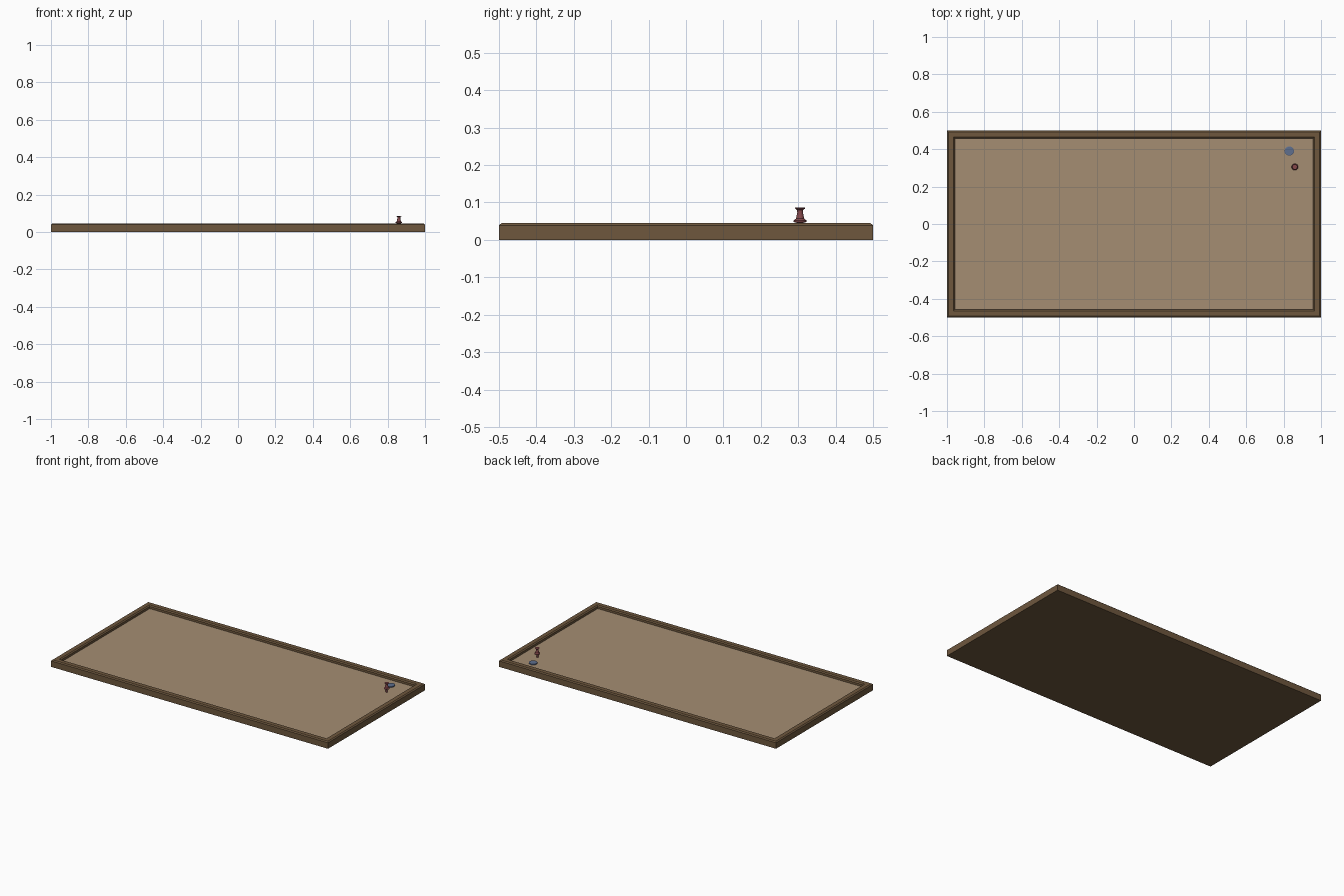
import bpy, bmesh, math

if "Cube" in bpy.data.objects:
    bpy.data.objects.remove(bpy.data.objects["Cube"])

FLOOR = 0.025


def material(name, srgb):
    m = bpy.data.materials.new(name)
    m.diffuse_color = [c ** 2.2 for c in srgb] + [1]
    m.use_nodes = True
    m.node_tree.nodes["Principled BSDF"].inputs["Base Color"].default_value = m.diffuse_color
    return m


def finish(name, bm, mat, loc=(0, 0, 0), smooth=False):
    bmesh.ops.recalc_face_normals(bm, faces=bm.faces)
    me = bpy.data.meshes.new(name)
    bm.to_mesh(me)
    bm.free()
    ob = bpy.data.objects.new(name, me)
    ob.location = loc
    me.materials.append(mat)
    bpy.context.collection.objects.link(ob)
    if smooth:
        bpy.ops.object.select_all(action='DESELECT')
        ob.select_set(True)
        bpy.context.view_layer.objects.active = ob
        bpy.ops.object.shade_smooth_by_angle(angle=math.radians(30))
    return ob


def loft(rings, cap_start=True, cap_end=True):
    bm = bmesh.new()
    loops = [[bm.verts.new(p) for p in ring] for ring in rings]
    n = len(loops[0])
    for a, b in zip(loops, loops[1:]):
        for i in range(n):
            j = (i + 1) % n
            bm.faces.new((a[i], a[j], b[j], b[i]))
    if cap_start:
        bm.faces.new(loops[0])
    if cap_end:
        bm.faces.new(loops[-1])
    return bm


def rect(inset, z):
    x, y = 1 - inset, 0.5 - inset
    return [(-x, -y, z), (x, -y, z), (x, y, z), (-x, y, z)]


def lathe(profile, sides=24):
    return loft([[(r * math.cos(math.tau * i / sides), r * math.sin(math.tau * i / sides), z)
                  for i in range(sides)] for r, z in profile])


wood = material("dark_wood", (0.43, 0.345, 0.25))
board = material("board", (0.64, 0.55, 0.445))
red = material("red", (0.52, 0.29, 0.30))
blue = material("blue", (0.37, 0.43, 0.55))

# Tray with chamfered rim
finish("tray_frame", loft([rect(0, 0), rect(0, 0.039), rect(0.007, 0.045), rect(0.035, 0.045),
                           rect(0.042, 0.039), rect(0.042, FLOOR)], cap_end=False), wood)

# Playing surface
bm = bmesh.new()
bm.faces.new([bm.verts.new(p) for p in rect(0.042, FLOOR)])
surface = finish("tray_surface", bm, board)
if surface.data.polygons[0].normal.z < 0:
    surface.data.flip_normals()

# Flat round puck with rounded rim
finish("puck", lathe([(0.022, 0), (0.025, 0.002), (0.025, 0.008), (0.022, 0.010), (0.018, 0.010)]),
       blue, (0.83, 0.39, FLOOR), True)

# Small turned peg: stem, collar, waist and flared head
finish("peg", lathe([(0.006, 0), (0.006, 0.020), (0.0175, 0.023), (0.0175, 0.027), (0.011, 0.032),
                     (0.0075, 0.048), (0.0085, 0.055), (0.0135, 0.059), (0.0135, 0.061)]),
       red, (0.86, 0.305, FLOOR), True)
